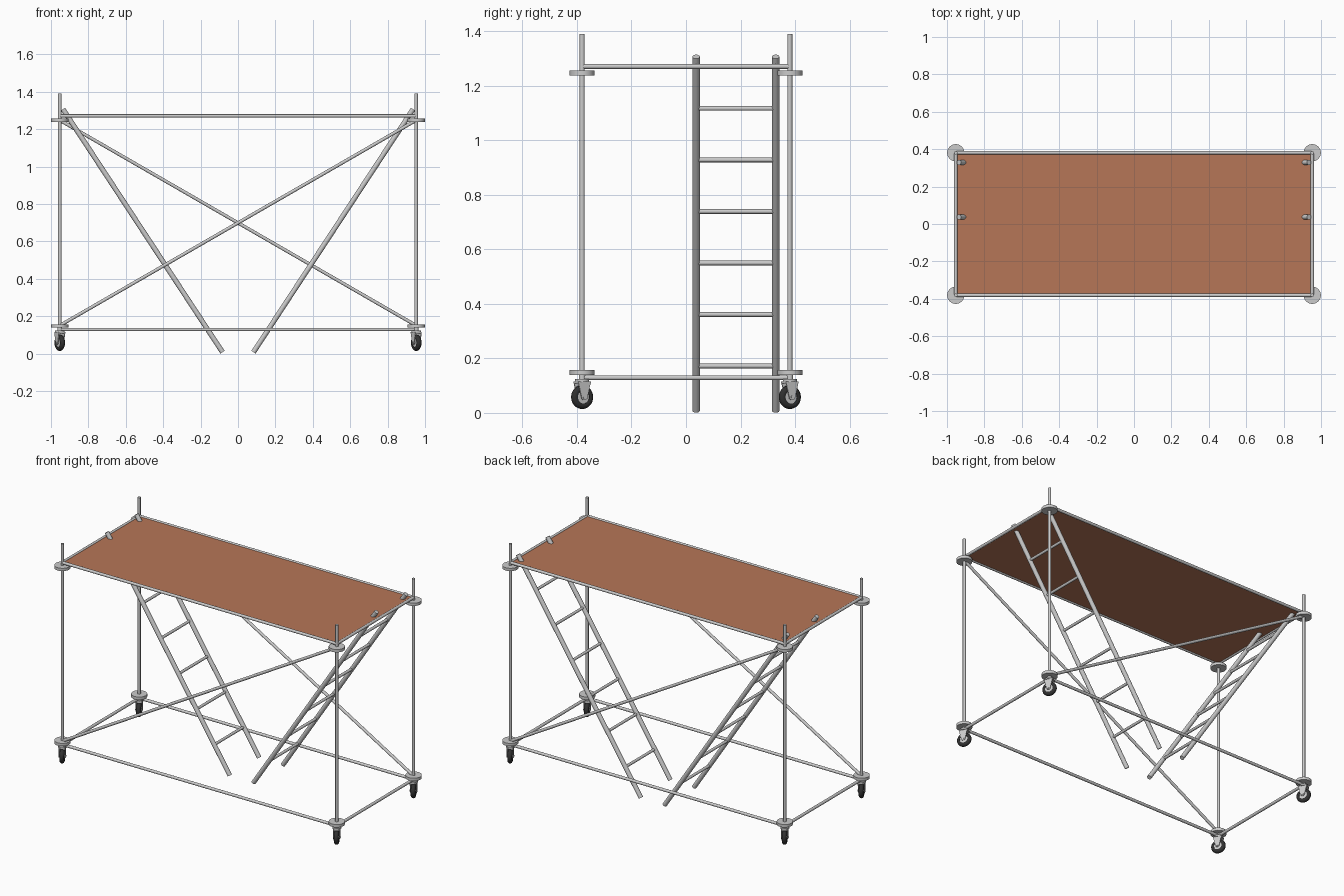
import bpy, bmesh, math
from mathutils import Vector, Matrix

if "Cube" in bpy.data.objects:
    bpy.data.objects.remove(bpy.data.objects["Cube"])

PX, PY = 0.953, 0.381      # post centres
R = 0.009                  # frame tube radius


def material(name, rgb):
    m = bpy.data.materials.new(name)
    m.diffuse_color = (*rgb, 1)
    m.use_nodes = True
    m.node_tree.nodes["Principled BSDF"].inputs["Base Color"].default_value = m.diffuse_color
    return m


BROWN = material("deck brown", (0.47, 0.18, 0.095))
BLACK = material("tyre rubber", (0.03, 0.03, 0.03))


def smooth(o):
    bpy.ops.object.select_all(action='DESELECT')
    o.select_set(True)
    bpy.context.view_layer.objects.active = o
    bpy.ops.object.shade_smooth_by_angle(angle=math.radians(35))


def finish(name, bm, mat=None, matrix=None):
    bmesh.ops.recalc_face_normals(bm, faces=bm.faces)
    me = bpy.data.meshes.new(name)
    bm.to_mesh(me)
    bm.free()
    o = bpy.data.objects.new(name, me)
    bpy.context.collection.objects.link(o)
    if mat:
        me.materials.append(mat)
    if matrix:
        o.matrix_world = matrix
    smooth(o)
    return o


def tube(name, a, b, r=R, sides=20, matrix=None):
    a, b = Vector(a), Vector(b)
    d = b - a
    m = Matrix.Translation((a + b) / 2) @ d.to_track_quat('Z', 'Y').to_matrix().to_4x4()
    bm = bmesh.new()
    bmesh.ops.create_cone(bm, cap_ends=True, segments=sides, radius1=r, radius2=r,
                          depth=d.length, matrix=m)
    return finish(name, bm, matrix=matrix)


def lathe_x(name, profile, mat, matrix):
    # closed (x, radius) profile spun around the x axis
    bm = bmesh.new()
    vs = [bm.verts.new((x, 0, r)) for x, r in profile]
    es = [bm.edges.new((vs[i - 1], vs[i])) for i in range(len(vs))]
    bmesh.ops.spin(bm, geom=vs + es, cent=(0, 0, 0), axis=(1, 0, 0),
                   angle=math.tau, steps=32, use_merge=True)
    bmesh.ops.remove_doubles(bm, verts=bm.verts, dist=1e-5)
    return finish(name, bm, mat, matrix)


def plate(name, outline, x0, x1, matrix):
    # (y, z) outline extruded along x
    bm = bmesh.new()
    f = bm.faces.new([bm.verts.new((x0, y, z)) for y, z in outline])
    ext = bmesh.ops.extrude_face_region(bm, geom=[f])['geom']
    bmesh.ops.translate(bm, vec=(x1 - x0, 0, 0),
                        verts=[v for v in ext if isinstance(v, bmesh.types.BMVert)])
    return finish(name, bm, matrix=matrix)


def caster(x, y):
    # swivelled castor: all four share the same heading
    m = Matrix.Translation((x, y, 0.058)) @ Matrix.Rotation(math.radians(28), 4, 'Z')
    arc = [(0.014 * math.cos(t), 0.030 + 0.014 * math.sin(t))
           for t in [math.pi * i / 8 for i in range(9)]]
    lathe_x("caster_tyre", arc + [(-0.012, 0.024), (0.012, 0.024)], BLACK, m)
    tube("caster_hub", (-0.009, 0, 0), (0.009, 0, 0), 0.025, 24, m)
    tube("caster_axle", (-0.022, 0, 0), (0.022, 0, 0), 0.006, 12, m)
    cheek = [(-0.026, 0.056), (0.026, 0.056), (0.011, -0.006), (0.005, -0.011),
             (-0.005, -0.011), (-0.011, -0.006)]
    for s in (-1, 1):
        plate("caster_fork", cheek, s * 0.0155, s * 0.0195, m)
    plate("caster_crown", [(-0.026, 0.050), (0.026, 0.050), (0.026, 0.058), (-0.026, 0.058)],
          -0.0195, 0.0195, m)
    tube("caster_swivel", (0, 0, 0.056), (0, 0, 0.066), 0.026, 24, m)
    tube("caster_stem", (0, 0, 0.064), (0, 0, 0.084), 0.012, 16, m)


# posts, collars and castors
for sx in (-1, 1):
    for sy in (-1, 1):
        x, y = sx * PX, sy * PY
        tube("corner_post", (x, y, 0.14), (x, y, 1.39))
        for z in (0.139, 1.238):
            tube("post_collar", (x, y, z), (x, y, z + 0.018), 0.046, 32)
        caster(x, y)

# horizontal frame rails
for level, z in (("bottom", 0.129), ("top", 1.271)):
    for s in (-1, 1):
        tube(level + "_long_rail", (-PX, s * PY, z), (PX, s * PY, z))
        tube(level + "_short_rail", (s * PX, -PY, z), (s * PX, PY, z))

# one diagonal brace on the front and one on the back
for s in (-1, 1):
    tube("diagonal_brace", (s * PX, s * PY, 0.15), (-s * PX, s * PY, 1.248))

# deck board
bm = bmesh.new()
bmesh.ops.create_cube(bm, size=1, matrix=Matrix.Translation((0, 0, 1.271))
                      @ Matrix.Diagonal((2 * PX, 2 * PY, 0.006, 1)))
finish("deck", bm, BROWN)

# two leaning ladders, mirrored left and right
Y0, Y1 = 0.037, 0.329
X0, Z0, X1, Z1 = 0.083, 0.008, 0.936, 1.307
for s in (-1, 1):
    for y in (Y0, Y1):
        tube("ladder_rail", (s * X0, y, Z0), (s * X1, y, Z1), 0.0135)
    for i in range(6):
        z = 0.172 + 0.189 * i
        x = s * (X0 + (X1 - X0) * (z - Z0) / (Z1 - Z0))
        tube("ladder_rung", (x, Y0, z), (x, Y1, z), 0.0085, 16)
